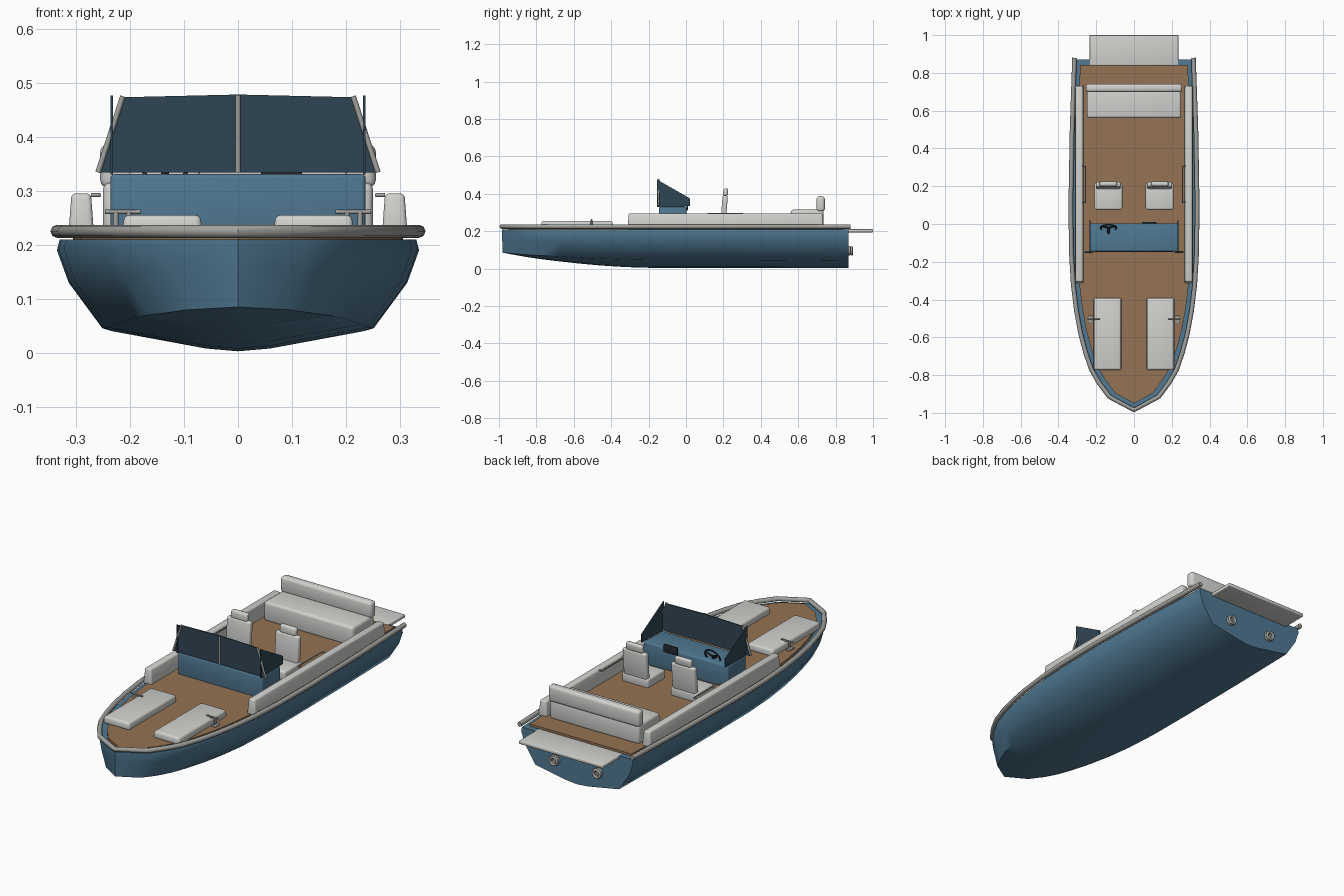
import bpy
import bmesh
import math
from mathutils import Vector, Matrix

if "Cube" in bpy.data.objects:
    bpy.data.objects.remove(bpy.data.objects["Cube"])


def material(name, r, g, b):
    m = bpy.data.materials.new(name)
    m.use_nodes = True
    m.diffuse_color = (r, g, b, 1)
    m.node_tree.nodes["Principled BSDF"].inputs["Base Color"].default_value = (r, g, b, 1)
    return m


BLUE = material("hull blue", 0.08, 0.19, 0.29)
TEAK = material("teak deck", 0.3, 0.17, 0.088)
WHITE = material("light upholstery", 0.64, 0.65, 0.62)
GREY = material("rail grey", 0.36, 0.36, 0.34)
GLASS = material("dark glass", 0.03, 0.06, 0.09)
BLACK = material("black trim", 0.02, 0.025, 0.03)


def finish(name, bm, mat, angle=35):
    bmesh.ops.recalc_face_normals(bm, faces=bm.faces)
    mesh = bpy.data.meshes.new(name)
    bm.to_mesh(mesh)
    bm.free()
    mesh.materials.append(mat)
    ob = bpy.data.objects.new(name, mesh)
    bpy.context.collection.objects.link(ob)
    bpy.ops.object.select_all(action="DESELECT")
    ob.select_set(True)
    bpy.context.view_layer.objects.active = ob
    bpy.ops.object.shade_smooth_by_angle(angle=math.radians(angle))
    return ob


def box(name, mat, xs, ys, zs, bevel=0.0, taper=0.0, segments=3):
    """Rounded box between limits; taper pulls the top edges inwards."""
    lo, hi = Vector((xs[0], ys[0], zs[0])), Vector((xs[1], ys[1], zs[1]))
    bm = bmesh.new()
    bmesh.ops.create_cube(bm, size=1)
    for v in bm.verts:
        top = v.co.z > 0
        inset = Vector((math.copysign(taper, v.co.x), math.copysign(taper, v.co.y), 0))
        size = hi - lo
        v.co = (lo + hi) / 2 + Vector([a * b for a, b in zip(v.co, size)])
        if top:
            v.co -= inset
    if bevel:
        bmesh.ops.bevel(bm, geom=bm.edges[:], offset=bevel, segments=segments,
                        profile=0.5, affect="EDGES")
    return finish(name, bm, mat)


def plate(name, mat, points, depth):
    """Flat polygon given thickness along the vector depth."""
    bm = bmesh.new()
    face = bm.faces.new([bm.verts.new(p) for p in points])
    result = bmesh.ops.extrude_face_region(bm, geom=[face], use_keep_orig=True)
    moved = [v for v in result["geom"] if isinstance(v, bmesh.types.BMVert)]
    bmesh.ops.translate(bm, verts=moved, vec=depth)
    return finish(name, bm, mat)


def tube(name, mat, points, radius, resolution=2):
    """Round bar along a path."""
    curve = bpy.data.curves.new(name, "CURVE")
    curve.dimensions = "3D"
    curve.bevel_depth = radius
    curve.bevel_resolution = resolution
    curve.use_fill_caps = True
    spline = curve.splines.new("POLY")
    spline.points.add(len(points) - 1)
    for p, co in zip(spline.points, points):
        p.co = (*co, 1)
    curve.materials.append(mat)
    ob = bpy.data.objects.new(name, curve)
    bpy.context.collection.objects.link(ob)
    bpy.ops.object.select_all(action="DESELECT")
    ob.select_set(True)
    bpy.context.view_layer.objects.active = ob
    bpy.ops.object.convert(target="MESH")
    bpy.ops.object.shade_smooth_by_angle(angle=math.radians(50))
    return ob


def ring(name, mat, matrix, major, minor, steps=24, sides=8):
    bm = bmesh.new()
    rows = []
    for i in range(steps):
        a = math.tau * i / steps
        row = []
        for j in range(sides):
            b = math.tau * j / sides
            r = major + minor * math.cos(b)
            co = Vector((r * math.cos(a), r * math.sin(a), minor * math.sin(b)))
            row.append(bm.verts.new(matrix @ co))
        rows.append(row)
    for i in range(steps):
        for j in range(sides):
            p, q = rows[i], rows[(i + 1) % steps]
            k = (j + 1) % sides
            bm.faces.new((p[j], q[j], q[k], p[k]))
    return finish(name, bm, mat, 60)


# Hull stations: y, half beam, keel height
STATIONS = [(-0.985, 0, 0.085), (-0.915, 0.13, 0.073), (-0.84, 0.186, 0.06),
            (-0.77, 0.226, 0.05), (-0.68, 0.257, 0.039), (-0.58, 0.283, 0.028),
            (-0.46, 0.305, 0.017), (-0.32, 0.322, 0.008), (-0.15, 0.332, 0.003),
            (0.1, 0.335, 0.003), (0.5, 0.328, 0.003), (0.87, 0.313, 0.003)]
# Half section from keel to gunwale: beam fraction, height above keel
SECTION = [(0, 0), (0.19, 0.006), (0.75, 0.043), (0.935, 0.127), (1, 0.187), (0.985, 0.207)]


def hull_ring(y, beam, keel):
    fill = (beam / 0.335) ** 2
    half = []
    for i, (fx, h) in enumerate(SECTION):
        z = keel + h * (0.21 - keel) / 0.207 if i > 2 else keel + h * fill
        half.append(Vector((fx * beam, y + (0.21 - z) * 0.04 * (y < -0.95), z)))
    return [Vector((-p.x, p.y, p.z)) for p in half[:0:-1]] + half


bm = bmesh.new()
loft = [[bm.verts.new(p) for p in hull_ring(*s)] for s in STATIONS]
for a, b in zip(loft, loft[1:]):
    for i in range(len(a)):
        j = (i + 1) % len(a)          # the wrap-around strip closes the top
        bm.faces.new((a[i], b[i], b[j], a[j]))
bm.faces.new(loft[-1])
bmesh.ops.remove_doubles(bm, verts=bm.verts, dist=0.0005)
finish("hull", bm, BLUE, 50)

# Teak deck, set in from the gunwale
side = [(max(b - 0.03, 0.0), y + 0.02) for y, b, k in STATIONS[1:-1]] + [(0.285, 0.842)]
outline = [(0, -0.95)] + side + [(-x, y) for x, y in reversed(side)]
plate("teak_deck", TEAK, [(x, y, 0.209) for x, y in outline], (0, 0, 0.013))

# Rub rail round the gunwale, open at the stern
edge = [(b, y, 0.225) for y, b, k in STATIONS[:-1]] + [(0.315, 0.88, 0.225)]
tube("rub_rail", GREY, edge[:0:-1] + [(-x, y, z) for x, y, z in edge], 0.012)

# Swim platform and bench
box("swim_platform", WHITE, (-0.235, 0.235), (0.84, 1.0), (0.194, 0.211), 0.004)
box("bench_seat", WHITE, (-0.25, 0.25), (0.56, 0.735), (0.215, 0.315), 0.014)
box("bench_back", WHITE, (-0.255, 0.255), (0.698, 0.742), (0.305, 0.387), 0.015)

# Console with screen and wheel
box("console", BLUE, (-0.236, 0.236), (-0.145, 0.003), (0.215, 0.331), 0.008)
box("display", BLACK, (0.043, 0.118), (0.002, 0.011), (0.312, 0.352), 0.002)
tilt = Matrix.Translation((-0.135, -0.02, 0.346)) @ Matrix.Rotation(math.radians(66), 4, "X")
ring("steering_wheel", BLACK, tilt, 0.041, 0.004)
for i in range(3):
    a = math.radians(30 + 120 * i)
    tip = tilt @ Vector((0.041 * math.cos(a), 0.041 * math.sin(a), 0))
    tube("wheel_spoke", BLACK, [tilt @ Vector((0, 0, 0)), tip], 0.004)
tube("wheel_column", BLACK, [tilt @ Vector((0, 0, 0)), (-0.135, -0.05, 0.326)], 0.007)

# Windscreen
plate("windscreen_front", GLASS, [(-0.258, -0.148, 0.334), (0.258, -0.148, 0.334),
      (0.212, -0.148, 0.473), (0, -0.148, 0.478), (-0.212, -0.148, 0.473)], (0, 0.006, 0))
tube("windscreen_mullion", GREY, [(0, -0.149, 0.334), (0, -0.149, 0.477)], 0.005)

for s, tag in ((1, "left"), (-1, "right")):
    def span(a, b):
        return tuple(sorted((s * a, s * b)))

    plate("windscreen_side_" + tag, GLASS,
          [(s * 0.231, -0.155, 0.33), (s * 0.231, 0.022, 0.334),
           (s * 0.231, 0.022, 0.375), (s * 0.231, -0.155, 0.476)], (s * 0.005, 0, 0))
    tube("windscreen_post_" + tag, GREY,
         [(s * 0.259, -0.148, 0.334), (s * 0.213, -0.148, 0.475)], 0.005)

    # Side coaming and grab rail
    box("coaming_" + tag, WHITE, span(0.266, 0.314), (-0.312, 0.735), (0.215, 0.295),
        0.008, taper=0.006)
    tube("grab_rail_" + tag, GREY, [(s * 0.272, 0.115, 0.292), (s * 0.256, 0.115, 0.292),
         (s * 0.256, 0.305, 0.292), (s * 0.272, 0.305, 0.292)], 0.004)

    # Helm seat
    box("seat_base_" + tag, WHITE, span(0.062, 0.21), (0.075, 0.215), (0.215, 0.265), 0.01)
    back = box("seat_back_" + tag, WHITE, span(0.07, 0.202), (0.185, 0.213), (0.255, 0.392), 0.009)
    rest = box("headrest_" + tag, WHITE, span(0.09, 0.182), (0.187, 0.212), (0.388, 0.428), 0.009)
    for ob in (back, rest):
        for v in ob.data.vertices:       # lean the back rearwards
            v.co.y += (v.co.z - 0.255) * 0.08

    # Bow cushion and cleat
    box("bow_cushion_" + tag, WHITE, span(0.066, 0.214), (-0.775, -0.39), (0.218, 0.255),
        0.01, taper=0.003)
    tube("cleat_bar_" + tag, GREY, [(s * 0.18, -0.505, 0.261), (s * 0.246, -0.505, 0.261)], 0.004)
    for x in (0.202, 0.226):
        tube("cleat_post_" + tag, GREY, [(s * x, -0.505, 0.216), (s * x, -0.505, 0.261)], 0.005)
    box("cleat_foot_" + tag, GREY, span(0.219, 0.241), (-0.525, -0.485), (0.218, 0.228), 0.003)

    # Exhaust outlet
    spin = Matrix.Rotation(math.radians(90), 4, "X")
    for y in (0.873, 0.886):
        ring("exhaust_rim_" + tag, GREY, Matrix.Translation((s * 0.12, y, 0.095)) @ spin,
             0.019, 0.0065)
    tube("exhaust_bore_" + tag, GREY, [(s * 0.12, 0.86, 0.095), (s * 0.12, 0.874, 0.095)],
         0.018, 4)
